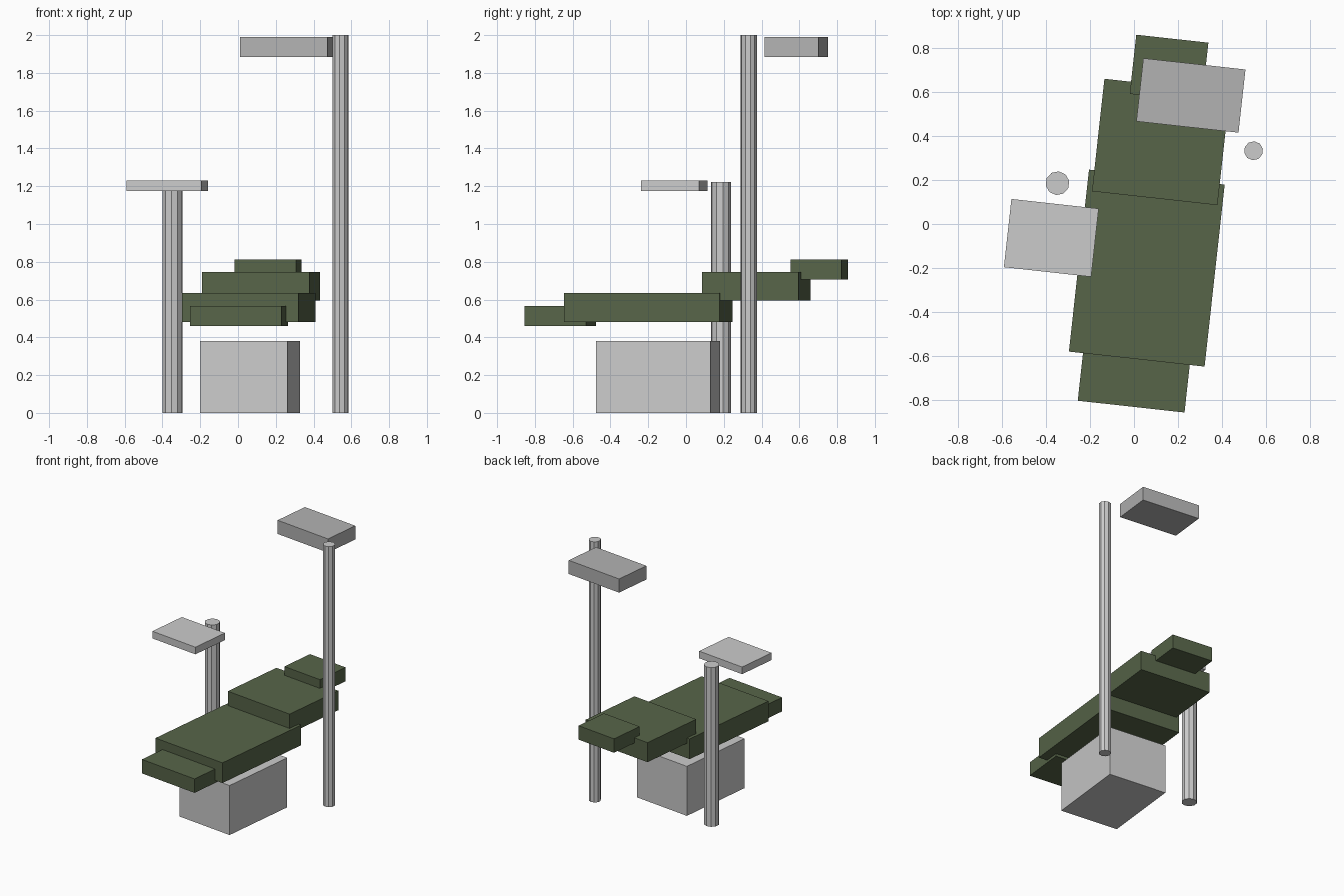
import bpy
from math import radians

if "Cube" in bpy.data.objects:
    bpy.data.objects.remove(bpy.data.objects["Cube"])

TURN = radians(-6.3)  # the whole chair is turned slightly


def material(name, color):
    m = bpy.data.materials.new(name)
    m.diffuse_color = (*color, 1)
    m.use_nodes = True
    m.node_tree.nodes["Principled BSDF"].inputs["Base Color"].default_value = m.diffuse_color
    return m


green = material("green_upholstery", (0.095, 0.13, 0.066))
pale = material("pale_grey", (0.45, 0.45, 0.45))


def box(name, x, y, w, l, z0, z1, mat=None):
    bpy.ops.mesh.primitive_cube_add(size=1, location=(x, y, (z0 + z1) / 2), rotation=(0, 0, TURN))
    o = bpy.context.object
    o.name = name
    o.scale = (w, l, z1 - z0)
    if mat:
        o.data.materials.append(mat)


def pole(name, x, y, r, h, sides):
    bpy.ops.mesh.primitive_cylinder_add(vertices=sides, radius=r, depth=h,
                                        location=(x, y, h / 2), rotation=(0, 0, TURN))
    bpy.context.object.name = name


# Chair
box("base", 0.064, -0.148, 0.464, 0.608, 0, 0.38)
box("seat", 0.058, -0.20, 0.619, 0.83, 0.48, 0.635, green)
box("footrest", 0.005, -0.665, 0.487, 0.328, 0.46, 0.567, green)
box("backrest", 0.122, 0.372, 0.572, 0.513, 0.595, 0.745, green)
box("headrest", 0.159, 0.706, 0.329, 0.27, 0.705, 0.812, green)

# Tray and its stand
box("tray", -0.375, -0.063, 0.398, 0.311, 1.175, 1.23)
pole("tray_pole", -0.347, 0.185, 0.054, 1.222, 10)

# Lamp and its stand
box("lamp", 0.258, 0.583, 0.466, 0.288, 1.885, 1.99, pale)
pole("lamp_pole", 0.542, 0.332, 0.043, 2.0, 10)
